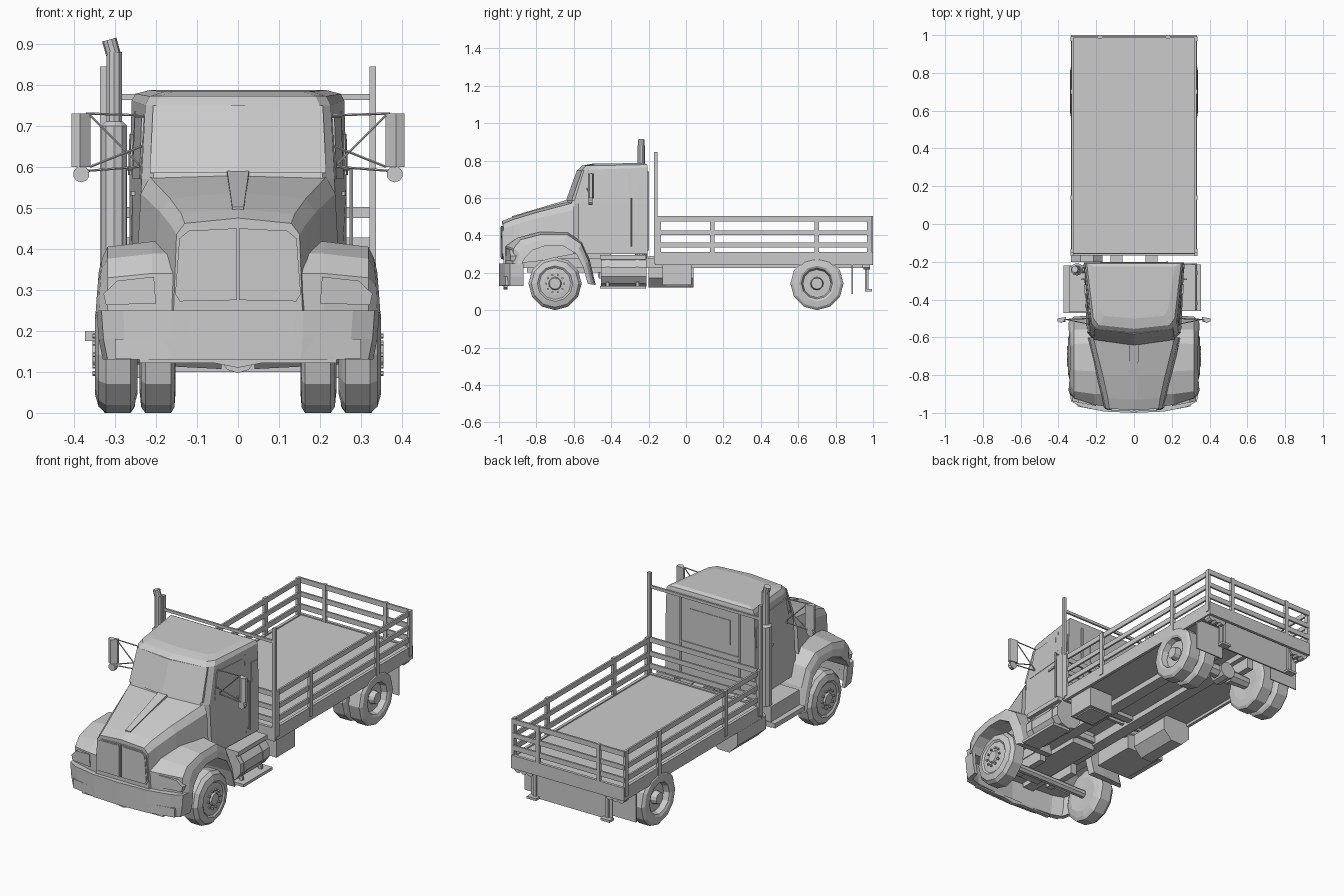
import bpy, bmesh, math
from mathutils import Vector


def make(name, verts, faces, mirror=False):
    me = bpy.data.meshes.new(name)
    me.from_pydata([tuple(v) for v in verts], [], faces)
    bm = bmesh.new()
    bm.from_mesh(me)
    bmesh.ops.remove_doubles(bm, verts=bm.verts, dist=1e-5)
    bmesh.ops.recalc_face_normals(bm, faces=bm.faces)
    bm.to_mesh(me)
    bm.free()
    ob = bpy.data.objects.new(name, me)
    bpy.context.collection.objects.link(ob)
    if mirror:
        ob.modifiers.new("mirror", 'MIRROR').use_mirror_merge = False
    return ob


def loft(name, rings, mirror=False):
    n = len(rings[0])
    verts = [p for r in rings for p in r]
    faces = [(k * n + i, k * n + (i + 1) % n, (k + 1) * n + (i + 1) % n, (k + 1) * n + i)
             for k in range(len(rings) - 1) for i in range(n)]
    faces += [tuple(range(n)), tuple(range(len(verts) - n, len(verts)))]
    return make(name, verts, faces, mirror)


def box(name, x0, x1, y0, y1, z0, z1, mirror=False):
    return loft(name, [[(x0, y0, z), (x1, y0, z), (x1, y1, z), (x0, y1, z)] for z in (z0, z1)], mirror)


def rod(name, a, b, r, n=6, mirror=False, r2=None):
    a, b = Vector(a), Vector(b)
    q = (b - a).to_track_quat('Z', 'Y')
    ang = [2 * math.pi * (i + .5) / n for i in range(n)]
    return loft(name, [[p + q @ Vector((s * math.cos(t), s * math.sin(t), 0)) for t in ang]
                       for p, s in ((a, r), (b, r2 or r))], mirror)


def bend(x, y):
    return y + .4 * x * x


def front_panel(name, pts, y0, y1, mirror=False):
    # outline in x,z wrapped on the curved nose
    return loft(name, [[(x, bend(x, y), z) for x, z in pts] for y in (y0, y1)], mirror)


def rect(x0, x1, z0, z1):
    return [(x0, z0), (x1, z0), (x1, z1), (x0, z1)]


def lathe_x(name, prof, y, z, n=12):
    # wheel profile (radius, x) spun about the axle
    return loft(name, [[(x, y + max(r, 1e-6) * math.cos(2 * math.pi * i / n),
                         z + max(r, 1e-6) * math.sin(2 * math.pi * i / n)) for i in range(n)]
                       for r, x in prof], True)


# Cab: stacked plan outlines (front y, front corner y, half width front, half width rear, rear y, z front, z rear)
rings = []
for yf, yc, wf, wr, yr, zf, zr in [
        (-.62, -.60, .25, .265, -.205, .30, .30), (-.64, -.60, .235, .265, -.205, .57, .57),
        (-.578, -.545, .226, .259, -.205, .75, .762), (-.555, -.525, .215, .25, -.208, .772, .778),
        (-.50, -.48, .18, .215, -.225, .783, .787)]:
    rings.append([(0, yf, zf), (wf * .88, (yf + 2 * yc) / 3, zf), (wf, yc + .025, zf), (wr, yr, zr), (-wr, yr, zr),
                  (-wf, yc + .025, zf), (-wf * .88, (yf + 2 * yc) / 3, zf)])
loft("cab", rings)


def cab_side(y, z, off):
    t = (y + .575) / .37
    u = max(0, (z - .57) / .18)
    low = .235 + .03 * t + max(0, .57 - z) / .27 * .015 * (1 - t)
    return (low - u * (.009 - .003 * t) + off, y, z)


def side_panel(name, pts, off=.002):
    loft(name, [[cab_side(y, z, o) for y, z in pts] for o in (-.004, off)], True)


side_panel("door_window", [(-.54, .57), (-.32, .57), (-.32, .72), (-.51, .72)])
side_panel("door_seam", [(-.305, .32), (-.30, .32), (-.30, .735), (-.305, .735)])
side_panel("rear_quarter_window", [(-.26, .58), (-.212, .58), (-.212, .68), (-.26, .68)], .004)
side_panel("door_handle", [(-.37, .53), (-.32, .53), (-.32, .54), (-.37, .54)], .008)
rod("grab_handle", (.276, -.293, .34), (.276, -.293, .6), .005, 6, True)
for z in (.345, .595):
    rod("grab_handle_mount", (.255, -.293, z), (.276, -.293, z), .004, 6, True)
box("rear_cab_window", -.12, .12, -.206, -.202, .56, .69)
box("rear_cab_rib", .17, .18, -.206, -.199, .32, .74, True)
box("rear_cab_lower_rib", -.17, .17, -.206, -.2, .5, .508)
# Windscreen set on the sloped front
loft("windscreen", [[(0, -.642 + d, .585), (.215, -.612 + d, .585), (.207, -.555 + d, .75), (0, -.582 + d, .75)]
                    for d in (0, .02)], True)

# Hood
hood = []
for y, half in [(-.985, [(.157, .25), (.15, .435), (.13, .462), (0, .475)]),
                (-.93, [(.18, .25), (.162, .455), (.138, .485), (0, .497)]),
                (-.80, [(.215, .26), (.19, .49), (.165, .522), (0, .538)]),
                (-.60, [(.25, .30), (.237, .535), (.215, .575), (0, .588)])]:
    full = half + [(-x, z) for x, z in half[-2::-1]]
    hood.append([(x, bend(x, y) if y < -.9 else y, z) for x, z in full])
loft("hood", hood)
loft("hood_ridge", [[(-w, y, z - .03), (-w, y, z), (w, y, z), (w, y, z - .03)]
                    for y, w, z in ((-.93, .014, .502), (-.625, .027, .593))])
front_panel("grille_frame", [(.003, .45), (.003, .275), (.142, .272), (.153, .29), (.143, .425), (.12, .444)],
            -.989, -.97, True)
front_panel("grille_mesh", [(.009, .444), (.009, .281), (.138, .279), (.146, .292), (.137, .42), (.118, .438)],
            -.992, -.97, True)
front_panel("headlight", [(.2, .267), (.322, .263), (.328, .29), (.295, .322), (.205, .332)], -.98, -.92, True)

# Fenders: cross-sections swept around the wheel arch (outer y, z, inner y, z)
rings = []
for oy, oz, iy, iz in [(-.975, .245, -.88, .245), (-.975, .34, -.86, .28), (-.90, .388, -.82, .32),
                       (-.78, .418, -.75, .345), (-.63, .418, -.66, .345), (-.555, .365, -.585, .30),
                       (-.515, .27, -.55, .23), (-.483, .135, -.525, .14)]:
    xe = .347 - max(0, iz - .25) * .08
    rings.append([(x, (bend(x, oy) if oy < -.95 else oy) * (1 - t) + iy * t, oz * (1 - t) + iz * t)
                  for x, t in ((.14, 0), (.21, 0), (.318, .18), (xe - .008, .55), (xe, 1), (.14, 1))])
loft("front_fender", rings, True)

# Bumper: wrapped shell
outer = [(0, -1.0), (.16, -.993), (.28, -.968), (.333, -.94), (.345, -.87)]
plan = outer + [(.325, -.87), (.31, -.925), (.25, -.945), (0, -.965)]
loft("front_bumper", [[(x * k, y, z) for x, y in plan] for z, k in ((.13, .955), (.18, .985), (.25, 1))], True)
front_panel("front_plate", rect(-.135, .135, .19, .225), -1.002, -.98)
front_panel("fog_lamp_panel", rect(.16, .3, .132, .18), -1.002, -.97, True)
loft("bumper_lip", [[(0, y, .11), (.06, y, .122), (.24, y, .122), (.24, y, .135), (0, y, .135)]
                    for y in (-.975, -.955)], True)

# Wheels
lathe_x("front_wheel", [(0, .25), (.095, .245), (.125, .253), (.142, .262), (.142, .322), (.127, .34), (.095, .349),
                        (.085, .342), (.06, .345), (.035, .345), (.03, .355), (0, .355)], -.70, .142)
for i in range(10):
    a = i * math.pi / 5
    y, z = -.70 + .048 * math.cos(a), .142 + .048 * math.sin(a)
    rod("wheel_nut", (.34, y, z), (.355, y, z), .006, 6, True)
lathe_x("rear_outer_wheel", [(0, .25), (.09, .247), (.128, .252), (.142, .262), (.142, .325), (.128, .336),
                             (.095, .34), (.083, .334), (.075, .305), (.035, .305), (.03, .335), (0, .335)], .70, .142)
lathe_x("rear_inner_wheel", [(0, .158), (.09, .152), (.128, .155), (.142, .163), (.142, .226), (.128, .236),
                             (.09, .24), (0, .24)], .70, .142)

# Chassis and axles
box("frame_rail", .06, .125, -.95, .96, .225, .275, True)
for y in (-.4, -.1, .9):
    box("cross_member", -.08, .08, y - .02, y + .02, .235, .265)
rod("front_axle", (-.26, -.70, .142), (.26, -.70, .142), .022, 8)
rod("rear_axle", (.04, .70, .142), (.27, .70, .142), .038, 8, True, .025)
rod("differential", (0, .655, .142), (0, .745, .142), .045, 10)
box("engine_block", -.07, .07, -.85, -.4, .2, .3)
for y in (-.70, .70):
    box("leaf_spring", .085, .12, y - .1, y + .1, .165, .235, True)

# Cargo bed
box("bed_floor", -.325, .325, -.16, .995, .255, .304)
box("bed_side_sill", .317, .333, -.165, 1.0, .24, .31, True)
for y in (-.165, .985):
    box("bed_end_sill", -.333, .333, y, y + .015, .24, .31)
for z0, z1 in ((.335, .362), (.402, .427), (.475, .502)):
    box("side_rail", .321, .331, -.16, .995, z0, z1, True)
    for y in (-.163, .985):
        box("end_rail", -.326, .326, y, y + .01, z0, z1)
for y in (-.145, .14, .70, .98):
    box("side_post", .322, .337, y - .012, y + .012, .26, .504, True)
box("tailgate_post", .17, .19, .983, 1.0, .26, .504, True)
box("headboard_post", .32, .337, -.17, -.152, .25, .845, True)
box("headboard_bar", -.33, .33, -.166, -.156, .763, .778)

# Rear underrun guard, lights and mud flaps
box("rear_guard_plate", -.24, .24, .957, .965, .1, .26)
box("rear_guard_foot", .19, .245, .957, .995, .1, .112, True)
box("rear_guard_post", .205, .222, .957, .975, .105, .26, True)
box("mud_flap", .16, .33, .886, .892, .085, .27, True)
for x in (.235, .27, .305):
    rod("tail_light", (x, .95, .235), (x, .985, .235), .02, 8, True)
box("tail_light_bracket", .22, .32, .94, .955, .225, .27, True)

# Right fuel tank with steps, then tool box
rod("right_tank", (.26, -.455, .205), (.26, -.21, .205), .078, 10)
for y in (-.42, -.26):
    rod("tank_strap", (.26, y - .01, .205), (.26, y + .01, .205), .081, 10)
    box("step_hanger", .31, .325, y - .008, y + .008, .12, .15)
box("right_lower_step", .25, .355, -.46, -.215, .115, .13)
box("right_upper_step", .22, .325, -.46, -.215, .272, .295)
box("right_tool_box", .17, .315, -.125, .03, .135, .245)
box("right_tool_box_rim", .185, .3, -.11, .015, .128, .14)
# Left step box and air tank
box("left_step_box", -.345, -.15, -.465, -.225, .17, .28)
box("left_step_tread", -.373, -.25, -.47, -.22, .175, .2)
rod("left_tank", (-.25, -.2, .205), (-.25, .04, .205), .09, 8)

# Exhaust stack
rod("muffler", (-.302, -.24, .28), (-.302, -.24, .70), .033, 10)
rod("muffler_cap", (-.302, -.24, .70), (-.302, -.24, .71), .033, 10, r2=.022)
rod("exhaust_pipe", (-.302, -.24, .7), (-.302, -.24, .88), .02, 10)
rod("exhaust_tip", (-.302, -.24, .868), (-.314, -.24, .91), .018, 10)
rod("exhaust_elbow", (-.302, -.24, .295), (-.1, -.24, .25), .022, 8)

# Door mirrors
loft("mirror", [[(.36, -.505, z), (.385, -.525, z), (.406, -.515, z), (.406, -.5, z), (.36, -.492, z)]
                for z in (.6, .73)], True)
rod("round_mirror", (.382, -.52, .582), (.382, -.5, .582), .02, 10, True)
for a, b in (((.225, -.5, .725), (.37, -.505, .73)), ((.24, -.5, .6), (.37, -.505, .59)),
             ((.235, -.5, .6), (.36, -.505, .725)), ((.235, -.53, .65), (.36, -.505, .6))):
    rod("mirror_arm", a, b, .003, 5, True)
